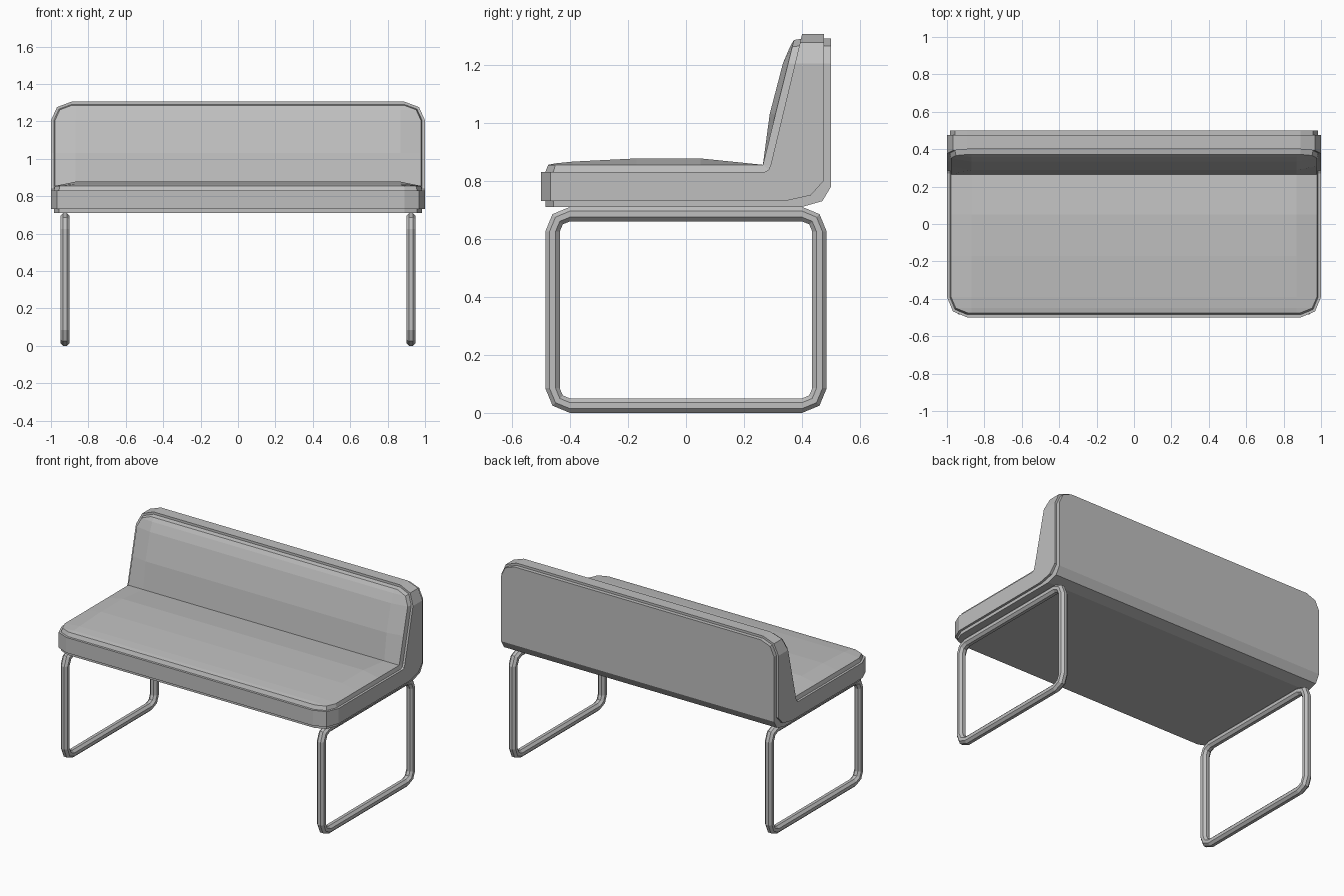
import bpy
import bmesh
from math import cos, sin, pi, radians

cube = bpy.data.objects.get("Cube")
if cube:
    bpy.data.objects.remove(cube)

grey = bpy.data.materials.new("warm_grey")
grey.use_nodes = True
colour = (0.52, 0.52, 0.52, 1)
grey.diffuse_color = colour
grey.node_tree.nodes["Principled BSDF"].inputs["Base Color"].default_value = colour


def finish(bm, name):
    """Clean up the mesh and place it in the scene as one flat shaded part."""
    bmesh.ops.remove_doubles(bm, verts=bm.verts, dist=0.0005)
    bmesh.ops.recalc_face_normals(bm, faces=bm.faces)
    mesh = bpy.data.meshes.new(name)
    bm.to_mesh(mesh)
    bm.free()
    mesh.materials.append(grey)
    obj = bpy.data.objects.new(name, mesh)
    bpy.context.collection.objects.link(obj)
    return obj


CORNER_X = 0.89      # where the rounded corners begin
SEAT_CORNER_Y = -0.39
BACK_CORNER_Z = 1.205
DIAG = cos(pi / 4)


def sheet_rows(half, front, bends, top_y, top_z):
    """Rows (half width, y, z) of an L-shaped sheet with rounded outer corners."""
    seat_z = bends[0][1]
    corner_w = CORNER_X + (half - CORNER_X) * DIAG
    front_mid = SEAT_CORNER_Y + (front - SEAT_CORNER_Y) * DIAG
    rows = [(CORNER_X, front, seat_z), (corner_w, front_mid, seat_z)]
    rows += [(half, y, seat_z) for y in (SEAT_CORNER_Y, -0.17, 0.05)]
    rows += [(half, y, z) for y, z in bends]
    y0, z0 = bends[-1]
    top_mid = BACK_CORNER_Z + (top_z - BACK_CORNER_Z) * DIAG
    for w, z in ((half, 1.03), (half, BACK_CORNER_Z), (corner_w, top_mid), (CORNER_X, top_z)):
        rows.append((w, y0 + (top_y - y0) * (z - z0) / (top_z - z0), z))
    return rows


# Layers of the shell, from the underside out to the edge of the cushion
under = [(0.40, 0.71), (0.47, 0.73), (0.50, 0.78)]
seam = [(0.34, 0.73), (0.43, 0.75), (0.475, 0.80)]
inner = [(0.27, 0.83), (0.285, 0.838), (0.292, 0.855)]
crease = [(0.265, 0.855)] * 3
layers = [
    sheet_rows(0.985, -0.485, under, 0.50, 1.29),
    sheet_rows(0.985, -0.485, seam, 0.475, 1.29),
    sheet_rows(1.0, -0.50, seam, 0.475, 1.305),
    sheet_rows(1.0, -0.50, inner, 0.40, 1.305),
    sheet_rows(0.985, -0.485, inner, 0.40, 1.29),
    sheet_rows(0.978, -0.475, crease, 0.372, 1.285),
]

bm = bmesh.new()
grid = [[[bm.verts.new((s * w, y, z)) for s in (-1, 1)] for w, y, z in rows] for rows in layers]

# Edge bands between neighbouring layers
for a, b in zip(grid, grid[1:]):
    for r in range(len(a) - 1):
        for s in (0, 1):
            bm.faces.new((a[r][s], a[r + 1][s], b[r + 1][s], b[r][s]))
    for r in (0, -1):
        bm.faces.new((a[r][0], a[r][1], b[r][1], b[r][0]))

# Underside and rear panel
for p, q in zip(grid[0], grid[0][1:]):
    bm.faces.new((p[0], p[1], q[1], q[0]))

# Crowned cushion face: lift per row, upwards on the seat and forwards on the back
seat_lift = [0, 0.005, 0.011, 0.022, 0.022, 0, 0, 0]
back_lift = [0.02, 0.018, 0.008, 0]
lifts = [(0, h) for h in seat_lift] + [(-h, 0) for h in back_lift]
strips = []
for (w, y, z), (dy, dz), ends in zip(layers[-1], lifts, grid[-1]):
    inside = [bm.verts.new((s * 0.87, y + dy, z + dz)) for s in (-1, 1)]
    strips.append([ends[0], *inside, ends[1]])
for p, q in zip(strips, strips[1:]):
    for c in range(3):
        bm.faces.new((p[c], p[c + 1], q[c + 1], q[c]))
finish(bm, "upholstered_seat_and_back")


def frame_loop(offset):
    """Rounded rectangle in y and z, grown by offset from the tube centre line."""
    bend = 0.06
    points = []
    for corner, (sy, sz) in enumerate(((1, 1), (-1, 1), (-1, -1), (1, -1))):
        for step in range(3):
            a = radians(90 * corner + 45 * step)
            points.append((sy * (0.46 - bend) + (bend + offset) * cos(a),
                           0.355 + sz * (0.33 - bend) + (bend + offset) * sin(a)))
    return points


# Tubular leg frames with an eight-sided section
SIDES = 8
radius = 0.025 / cos(pi / SIDES)
for name, x in (("left_leg_frame", 0.925), ("right_leg_frame", -0.925)):
    bm = bmesh.new()
    loops = []
    for i in range(SIDES):
        a = 2 * pi * (i + 0.5) / SIDES
        loops.append([bm.verts.new((x + radius * sin(a), y, z))
                      for y, z in frame_loop(radius * cos(a))])
    for i in range(SIDES):
        a, b = loops[i], loops[(i + 1) % SIDES]
        for j in range(len(a)):
            k = (j + 1) % len(a)
            bm.faces.new((a[j], a[k], b[k], b[j]))
    finish(bm, name)
